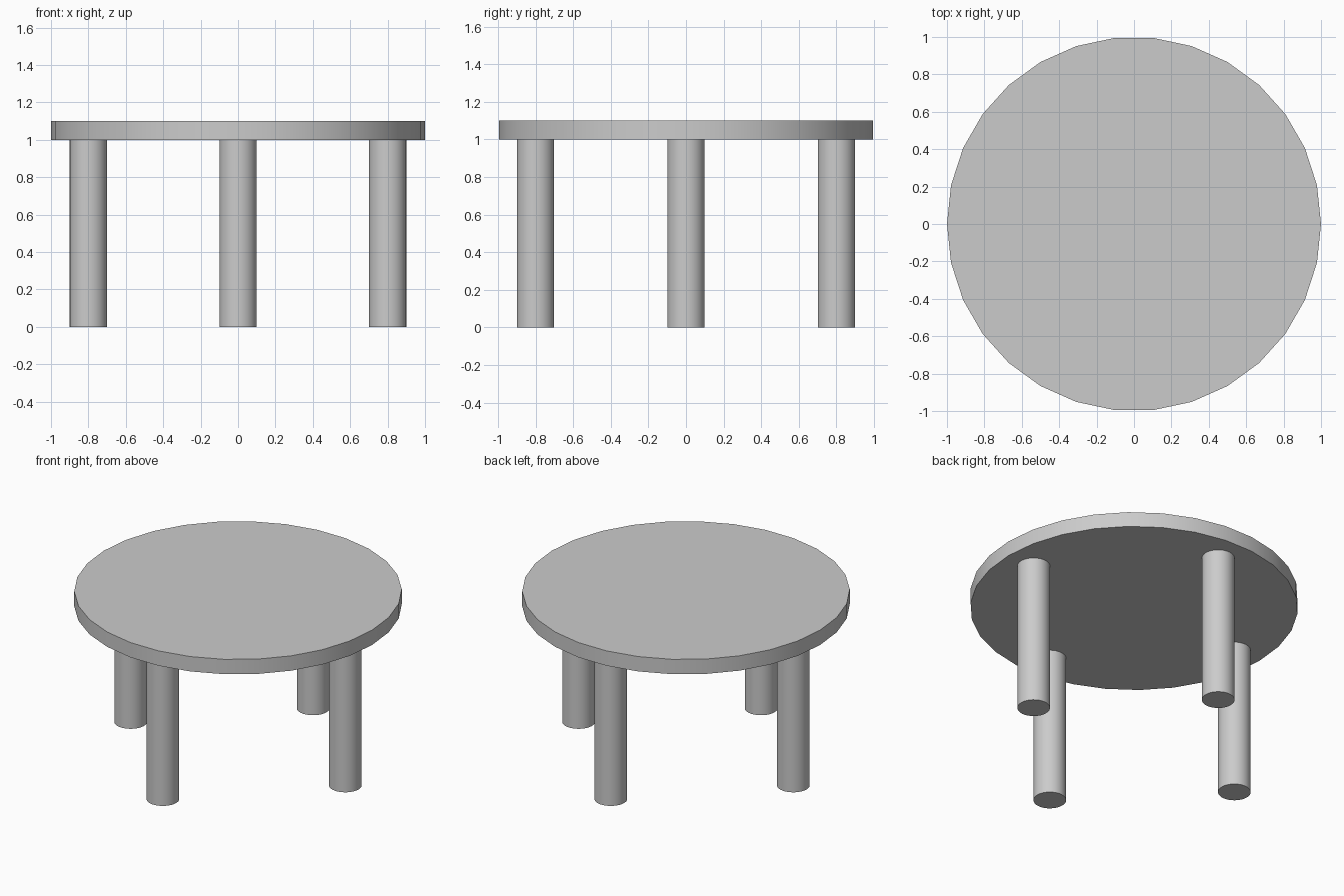
import bpy
import math

cube = bpy.data.objects.get("Cube")
if cube:
    bpy.data.objects.remove(cube, do_unlink=True)

GREY = (0.6, 0.6, 0.6, 1.0)
mat = bpy.data.materials.new("plain grey")
mat.use_nodes = True
mat.diffuse_color = GREY
mat.node_tree.nodes["Principled BSDF"].inputs["Base Color"].default_value = GREY

SIDES = 30
TOP_RADIUS, TOP_THICKNESS = 1.0, 0.1
LEG_RADIUS, LEG_HEIGHT, LEG_OFFSET = 0.1, 1.0, 0.8


def cylinder(name, radius, bottom, height, x=0.0, y=0.0):
    """Capped cylinder with a corner on the x axis, smooth around its side."""
    bpy.ops.mesh.primitive_cylinder_add(
        vertices=SIDES, radius=radius, depth=height,
        location=(x, y, bottom + height / 2), rotation=(0, 0, math.pi / 2))
    obj = bpy.context.object
    obj.name = obj.data.name = name
    obj.data.materials.append(mat)
    bpy.ops.object.shade_smooth_by_angle(angle=math.radians(30))
    return obj


# Round table top
cylinder("table_top", TOP_RADIUS, LEG_HEIGHT, TOP_THICKNESS)

# Four legs, one on each axis direction
for i, side in enumerate(("left", "back", "right", "front")):
    angle = i * math.pi / 2
    cylinder(side + "_leg", LEG_RADIUS, 0.0, LEG_HEIGHT,
             LEG_OFFSET * math.cos(angle), LEG_OFFSET * math.sin(angle))
